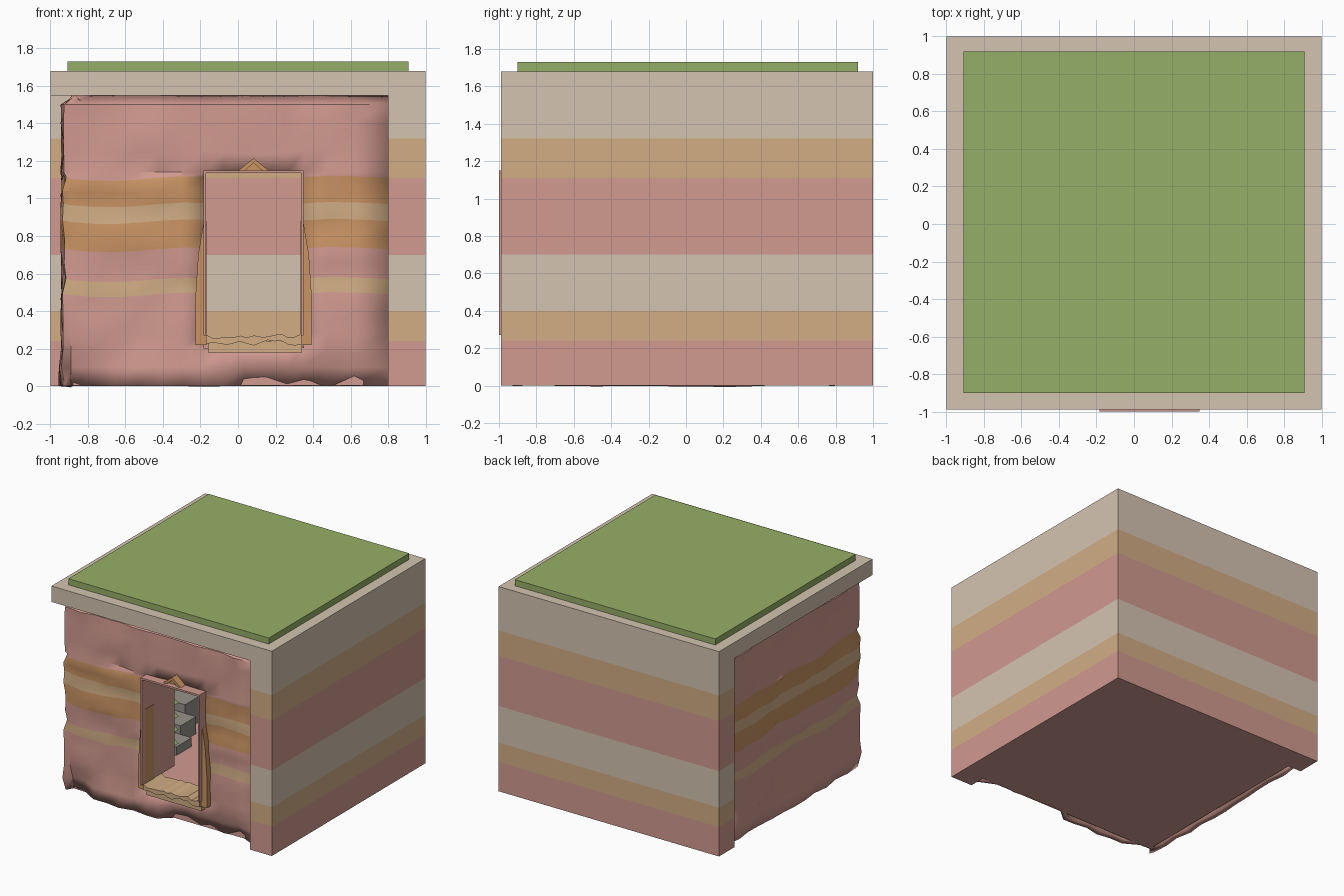
import bpy, bmesh, math, random
from mathutils import Vector

random.seed(4)
cube = bpy.data.objects.get("Cube")
if cube:
    bpy.data.objects.remove(cube, do_unlink=True)


def material(name, r, g, b):
    lin = [((c / 255 + 0.055) / 1.055) ** 2.4 for c in (r, g, b)]
    m = bpy.data.materials.new(name)
    m.use_nodes = True
    m.diffuse_color = (*lin, 1)
    m.node_tree.nodes["Principled BSDF"].inputs["Base Color"].default_value = (*lin, 1)
    return m


pink = material("dusty pink", 209, 154, 144)
tan = material("sand tan", 210, 174, 133)
beige = material("pale beige", 212, 196, 177)
orange = material("clay orange", 202, 148, 100)
green = material("grass green", 149, 175, 103)
white = material("off white", 226, 222, 206)
grey = material("stone grey", 150, 145, 138)


def make(name, bm, *mats):
    mesh = bpy.data.meshes.new(name)
    bm.to_mesh(mesh)
    bm.free()
    ob = bpy.data.objects.new(name, mesh)
    bpy.context.collection.objects.link(ob)
    for m in mats:
        mesh.materials.append(m)
    return ob


def box(name, lo, hi, mat):
    bm = bmesh.new()
    bmesh.ops.create_cube(bm, size=1)
    for v in bm.verts:
        v.co = [l + (h - l) * (c + 0.5) for l, h, c in zip(lo, hi, v.co)]
    return make(name, bm, mat)


def prism(name, outline, front, back, mat):
    """Extrude an outline of (x, z) points along y."""
    bm = bmesh.new()
    face = bm.faces.new([bm.verts.new((x, front, z)) for x, z in outline])
    ext = bmesh.ops.extrude_face_region(bm, geom=[face])["geom"]
    bmesh.ops.translate(bm, vec=(0, back - front, 0),
                        verts=[g for g in ext if isinstance(g, bmesh.types.BMVert)])
    bmesh.ops.recalc_face_normals(bm, faces=bm.faces)
    return make(name, bm, mat)


# Banded corner wall, L-shaped in plan
plan = [(-1, .8), (.8, .8), (.8, -.99), (1, -.99), (1, 1), (-1, 1)]
levels = [0, .24, .4, .7, 1.11, 1.32, 1.55]
bm = bmesh.new()
rings = [[bm.verts.new((x, y, z)) for x, y in plan] for z in levels]
for i in range(len(levels) - 1):
    for j in range(len(plan)):
        k = (j + 1) % len(plan)
        f = bm.faces.new((rings[i][j], rings[i][k], rings[i + 1][k], rings[i + 1][j]))
        f.material_index = i % 3
bm.faces.new(rings[0][::-1])
bm.faces.new(rings[-1]).material_index = 2
make("corner_wall", bm, pink, tan, beige)

# Roof slab and turf
box("roof_slab", (-1, -.99, 1.55), (1, 1, 1.68), beige)
box("turf", (-.91, -.9, 1.68), (.91, .92, 1.73), green)

# Rough rock face wrapping the front and the right side
DOOR = (-.18, .35)
xs = [.8, .62, .48, .35, .26, .15, .03, -.08, -.18, -.3, -.42, -.54, -.66, -.78, -.89]
ys = [-.88 + .14 * i for i in range(13)]
path = [(x, -.92, 0, -1) for x in xs] + [(-.925, -.915, -.7, -.7)] + [(-.93, y, -1, 0) for y in ys]
rows = [0, .1, .2, .28, .38, .49, .57, .65, .73, .8, .88, .97, 1.04, 1.11, 1.14, 1.25, 1.4, 1.5, 1.55]


def band(z):
    if .73 < z < .88 or .97 < z < 1.11:
        return 2
    return 1 if .49 < z < .57 or .88 < z < .97 else 0


bm = bmesh.new()
grid = []
for c, (x, y, nx, ny) in enumerate(path):
    col = []
    front = nx == 0
    for z in rows:
        push = random.uniform(-.018, .018)
        if front and DOOR[0] - .01 <= x <= DOOR[1] + .01:
            push *= .4
        if z < .15:
            dent = front and (.03 <= x <= .62 or -.9 < x < -.66)
            push += (-.07 if dent else .015) * (1 - z / .2)
        if z == rows[-1]:
            push = -.06
        if c in (0, len(path) - 1):
            push = min(push, .0)
        wave = .012 * math.sin(c * .9) - .012 * (c / len(path)) if 0.4 < z < 1.5 else 0
        if z == 1.14:
            wave = 0
        col.append(bm.verts.new((x + nx * push, y + ny * push, z + wave)))
    grid.append(col)
for c in range(len(path) - 1):
    x0, x1 = path[c][0], path[c + 1][0]
    in_door = path[c + 1][2] == 0 and x1 >= DOOR[0] - .001 and x0 <= DOOR[1] + .001
    for r in range(len(rows) - 1):
        mid = (rows[r] + rows[r + 1]) / 2
        if in_door and .2 < mid < 1.14:
            continue
        a, b = grid[c], grid[c + 1]
        f = bm.faces.new((b[r], a[r], a[r + 1], b[r + 1]))
        f.material_index = band(mid)
rock = make("rock_face", bm, pink, tan, orange)
shell = rock.modifiers.new("thickness", 'SOLIDIFY')
shell.thickness = .05
shell.offset = -1
bpy.context.view_layer.objects.active = rock
rock.select_set(True)
bpy.ops.object.shade_smooth_by_angle(angle=math.radians(30))
rock.select_set(False)

# Ground under the room
box("room_floor", (-.88, -.86, .003), (.8, .8, .2), pink)

# Door frame with deep jambs
box("door_jamb_right", (-.185, -1, .27), (-.17, -.58, 1.15), pink)
box("door_jamb_left", (.335, -1, .27), (.35, -.7, 1.15), pink)
box("door_head", (-.17, -1, 1.135), (.335, -.7, 1.15), pink)

# Clay trim around the doorway, mirrored about its centre line
mid_x = .083
side = [(-.31, .22), (-.31, .48), (-.295, .7), (-.265, .88), (-.25, .88), (-.25, .22)]
for name, s in (("right", 1), ("left", -1)):
    prism("door_trim_" + name, [(mid_x + s * x, z) for x, z in side], -.965, -.85, orange)
    prism("door_peak_" + name, [(mid_x + s * x, z) for x, z in
          [(-.08, 1.15), (0, 1.215), (0, 1.19), (-.045, 1.15)]], -.975, -.88, orange)
prism("door_peak_core", [(mid_x - .045, 1.15), (mid_x + .045, 1.15), (mid_x, 1.19)],
      -.955, -.88, orange)

# Ragged sill
n = 14
top = [(-.17 + .51 * i / n, .265 + random.uniform(-.012, .015)) for i in range(n + 1)]
low = [(x, .235 + random.uniform(-.02, .012)) for x, z in reversed(top)]
prism("sill_lip", top + low, -.985, -.75, tan)
prism("sill_base", [(-.16, .18), (.34, .18), (.34, .24), (-.16, .24)], -.96, -.8, tan)

# Room lining, steps and a climbing plant
box("room_lining", (-.84, -.8, .2), (-.8, .8, 1.5), white)
for i in range(3):
    box("step_%d" % i, (-.78 + .0 * i, -.3 + .2 * i, .2), (-.35 - .1 * i, -.1 + .2 * i, .27 + .07 * i), grey)
for i in range(6):
    z = .4 + i * .11
    prism("leaf_%d" % i, [(-.25, z), (-.19, z + .02), (-.25, z + .06)], -.56, -.5, green)
